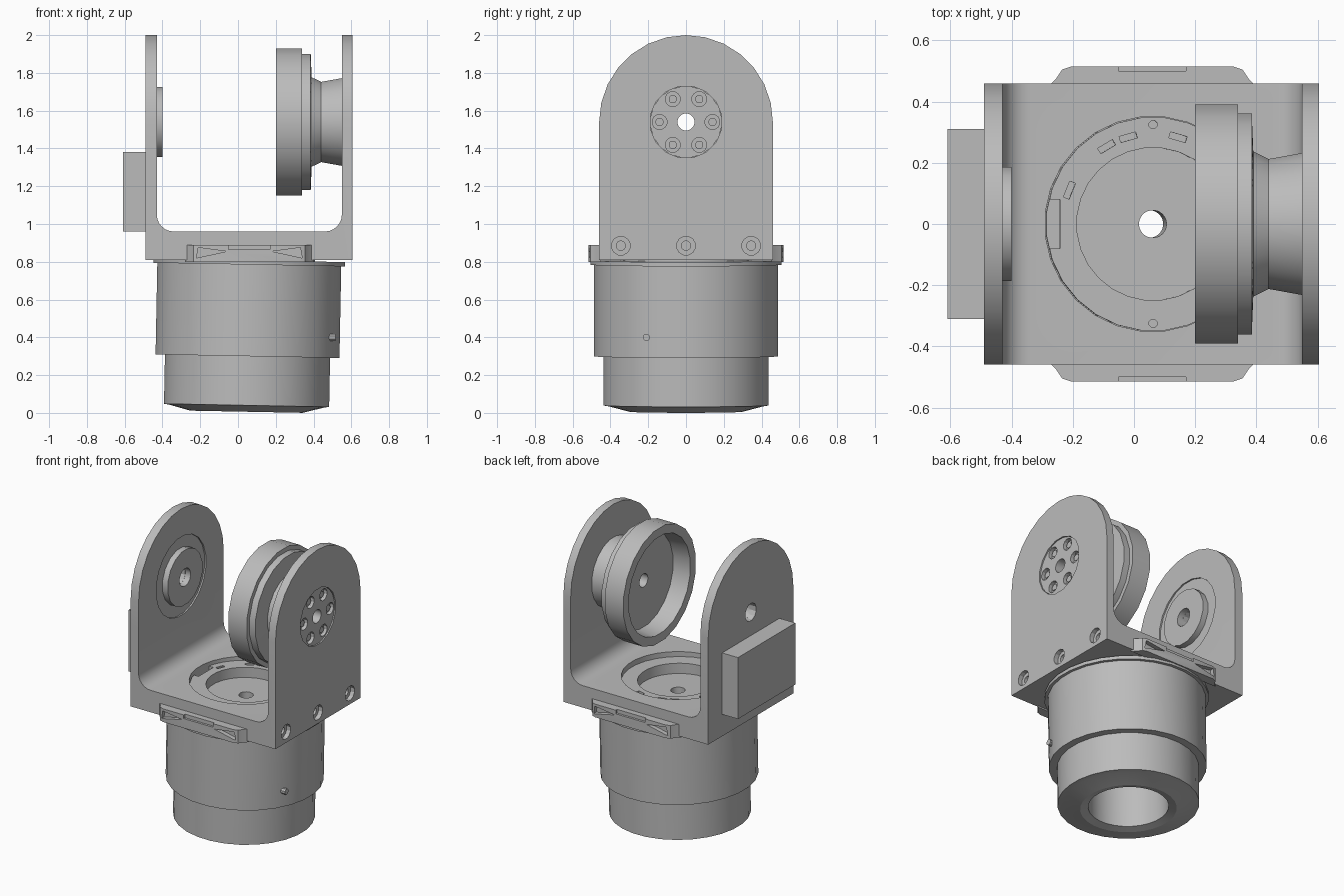
import bpy, bmesh, math
from mathutils import Matrix, Vector

cube = bpy.data.objects.get("Cube")
if cube:
    bpy.data.objects.remove(cube)

grey = bpy.data.materials.new("plain grey")
grey.use_nodes = True
COLOUR = (0.5, 0.5, 0.5, 1)
grey.diffuse_color = COLOUR
grey.node_tree.nodes["Principled BSDF"].inputs["Base Color"].default_value = COLOUR

AXIS_Z = 1.54      # height of the pivot
MOTOR_X = 0.06     # motor centre


def finish(name, bm):
    bmesh.ops.recalc_face_normals(bm, faces=bm.faces)
    mesh = bpy.data.meshes.new(name)
    bm.to_mesh(mesh)
    bm.free()
    mesh.materials.append(grey)
    ob = bpy.data.objects.new(name, mesh)
    bpy.context.collection.objects.link(ob)
    return ob


def lathe(name, profile, centre=(0, 0, 0), axis="Z", sides=28):
    """Closed (radius, height) profile turned about an axis."""
    bm = bmesh.new()
    rings = []
    for i in range(sides):
        a = math.tau * (i + 0.5) / sides
        ring = []
        for r, h in profile:
            c, s = r * math.cos(a), r * math.sin(a)
            p = (c, s, h) if axis == "Z" else (h, c, s)
            ring.append(bm.verts.new(Vector(p) + Vector(centre)))
        rings.append(ring)
    n = len(profile)
    for i in range(sides):
        a, b = rings[i], rings[(i + 1) % sides]
        for j in range(n):
            k = (j + 1) % n
            bm.faces.new((a[j], a[k], b[k], b[j]))
    bmesh.ops.remove_doubles(bm, verts=bm.verts, dist=1e-5)
    return finish(name, bm)


def rod(r, h0, h1, centre, axis="X", sides=12):
    return lathe("cutter", [(0, h0), (r, h0), (r, h1), (0, h1)], centre, axis, sides)


def prism(name, outline, start, along):
    """Outline of 3D points pushed along a vector."""
    bm = bmesh.new()
    face = bm.faces.new([bm.verts.new(Vector(p) + Vector(start)) for p in outline])
    new = bmesh.ops.extrude_face_region(bm, geom=[face])["geom"]
    verts = [v for v in new if isinstance(v, bmesh.types.BMVert)]
    bmesh.ops.translate(bm, verts=verts, vec=along)
    return finish(name, bm)


def box(name, lo, hi):
    (x, y, z), (X, Y, Z) = lo, hi
    return prism(name, [(x, y, z), (X, y, z), (X, Y, z), (x, Y, z)], (0, 0, 0), (0, 0, Z - z))


def cut(ob, cutters, operation="DIFFERENCE"):
    """Apply each cutter in turn, then remove it."""
    for c in cutters:
        mod = ob.modifiers.new("cut", "BOOLEAN")
        mod.operation, mod.solver, mod.object = operation, "EXACT", c
        bpy.context.view_layer.update()
        deps = bpy.context.evaluated_depsgraph_get()
        mesh = bpy.data.meshes.new_from_object(ob.evaluated_get(deps))
        ob.modifiers.clear()
        ob.data = mesh
        bpy.data.objects.remove(c)


def arc(cx, cz, r, a0, a1, n):
    angles = [math.radians(a0 + (a1 - a0) * i / n) for i in range(n + 1)]
    return [(cx + r * math.cos(a), cz + r * math.sin(a)) for a in angles]


# U-shaped bracket with filleted inside corners
u = [(-0.49, 2), (-0.49, 0.81), (0.605, 0.81), (0.605, 2), (0.55, 2)]
u += arc(0.46, 1.05, 0.09, 0, -90, 6) + arc(-0.34, 1.05, 0.09, -90, -180, 6) + [(-0.43, 2)]
bracket = prism("bracket", [(x, 0, z) for x, z in u], (0, -0.46, 0), (0, 0.92, 0))

# Round the tops of both arms
side = [(-0.46, 0.7), (0.46, 0.7)] + arc(0, AXIS_Z, 0.46, 0, 180, 14)
cut(bracket, [prism("cutter", [(0, y, z) for y, z in side], (-0.8, 0, 0), (1.6, 0, 0))], "INTERSECT")

# Bracket openings: motor seat, pivot holes, boss recess, side screws
pivot = (0, 0, AXIS_Z)
holes = [rod(0.352, 0.7, 1.1, (MOTOR_X, 0, 0), "Z", 28),
         rod(0.192, 0.5, 0.7, pivot, sides=16),
         rod(0.27, -0.44, -0.40, pivot, sides=20),
         rod(0.06, -0.6, -0.3, pivot)]
for y in (-0.345, 0, 0.345):
    holes.append(rod(0.05, 0.575, 0.7, (0, y, 0.885)))
    holes.append(rod(0.025, 0.46, 0.7, (0, y, 0.885)))
cut(bracket, holes)

# Idler boss on the inside of the left-hand arm
boss = lathe("pivot_boss", [(0.06, -0.45), (0.19, -0.45), (0.19, -0.40), (0.06, -0.40)],
             pivot, "X", 16)

# Rectangular block outside the arm
block = box("side_block", (-0.61, -0.31, 0.96), (-0.49, 0.31, 1.38))

# Stepped motor body, bored through, hollow underneath
motor = lathe("motor_body", [
    (0.045, 0.3), (0.25, 0.3), (0.25, 0.02), (0.3, 0.006), (0.41, 0.035), (0.44, 0.04),
    (0.44, 0.3), (0.49, 0.3), (0.49, 0.785), (0.51, 0.785), (0.51, 0.808), (0.35, 0.808),
    (0.35, 0.93), (0.25, 0.93), (0.25, 0.86), (0.045, 0.86)], (MOTOR_X, 0, 0))

# Slots, screw holes and a notch in the seat ring
ring_cuts = [box("cutter", (-0.32, -0.08, 0.89), (-0.245, 0.08, 1))]
for deg in (158, 121, 106, 74):
    slot = box("cutter", (-0.01, -0.028, 0.88), (0.01, 0.028, 1))
    a = math.radians(deg)
    slot.data.transform(Matrix.Translation((MOTOR_X, 0, 0)) @ Matrix.Rotation(a, 4, "Z")
                        @ Matrix.Translation((0.295, 0, 0)))
    ring_cuts.append(slot)
for y in (-0.325, 0.325):
    ring_cuts.append(rod(0.014, 0.88, 1, (MOTOR_X, y, 0), "Z", 8))
cut(motor, ring_cuts)
lean = Matrix.Translation((MOTOR_X, 0, 0.8)) @ Matrix.Rotation(math.radians(1.1), 4, "Y")
motor.data.transform(lean @ Matrix.Translation((-MOTOR_X, 0, -0.8)))

# Small plug low on the motor side
plug = lathe("cable_plug", [(0, 0.42), (0.02, 0.42), (0.02, 0.455), (0, 0.455)],
             (MOTOR_X, -0.21, 0.4), "X", 8)

# Clamp tabs at the front and back, with triangular pockets
tabs = []
for name, s in (("front_tab", -1), ("back_tab", 1)):
    plan = [(-0.28, 0.45), (-0.255, 0.475), (-0.235, 0.505), (-0.205, 0.515),
            (0.325, 0.515), (0.355, 0.505), (0.375, 0.475), (0.4, 0.45)]
    tab = prism(name, [(x, s * y, 0) for x, y in plan], (0, 0, 0.8), (0, 0, 0.09))
    pockets = []
    for m in (-1, 1):
        tri = [(0.28, 0.82), (0.12, 0.855), (0.27, 0.875)]
        pts = [(MOTOR_X + m * x, 0, z) for x, z in tri]
        pockets.append(prism("cutter", pts, (0, s * 0.485, 0), (0, s * 0.1, 0)))
    pockets.append(box("cutter", (-0.05, min(s * 0.5, s * 0.6), 0.865),
                       (0.17, max(s * 0.5, s * 0.6), 0.95)))
    cut(tab, pockets)
    tabs.append(tab)

# Open cup with a stepped back and a waisted neck reaching through the arm
cup = lathe("output_cup", [
    (0.045, 0.32), (0.32, 0.32), (0.335, 0.20), (0.395, 0.20), (0.395, 0.34), (0.365, 0.34),
    (0.365, 0.385), (0.24, 0.39), (0.215, 0.44), (0.235, 0.55), (0.19, 0.55),
    (0.19, 0.597), (0.045, 0.597)], pivot, "X", 20)

# Ring of six counterbored screws on the neck face
screws = []
for i in range(6):
    a = math.tau * i / 6
    at = (0, 0.14 * math.cos(a), AXIS_Z + 0.14 * math.sin(a))
    screws.append(lathe("cutter", [(0.022, 0.57), (0.04, 0.57), (0.04, 0.7), (0.022, 0.7)], at, "X", 12))
    screws.append(rod(0.023, 0.585, 0.7, at, "X", 10))
cut(cup, screws)

# Smooth the curved walls, keep edges sharp
bpy.ops.object.select_all(action="DESELECT")
for ob in [bracket, boss, block, motor, plug, cup] + tabs:
    ob.select_set(True)
bpy.context.view_layer.objects.active = bracket
bpy.ops.object.shade_smooth_by_angle(angle=math.radians(25))
